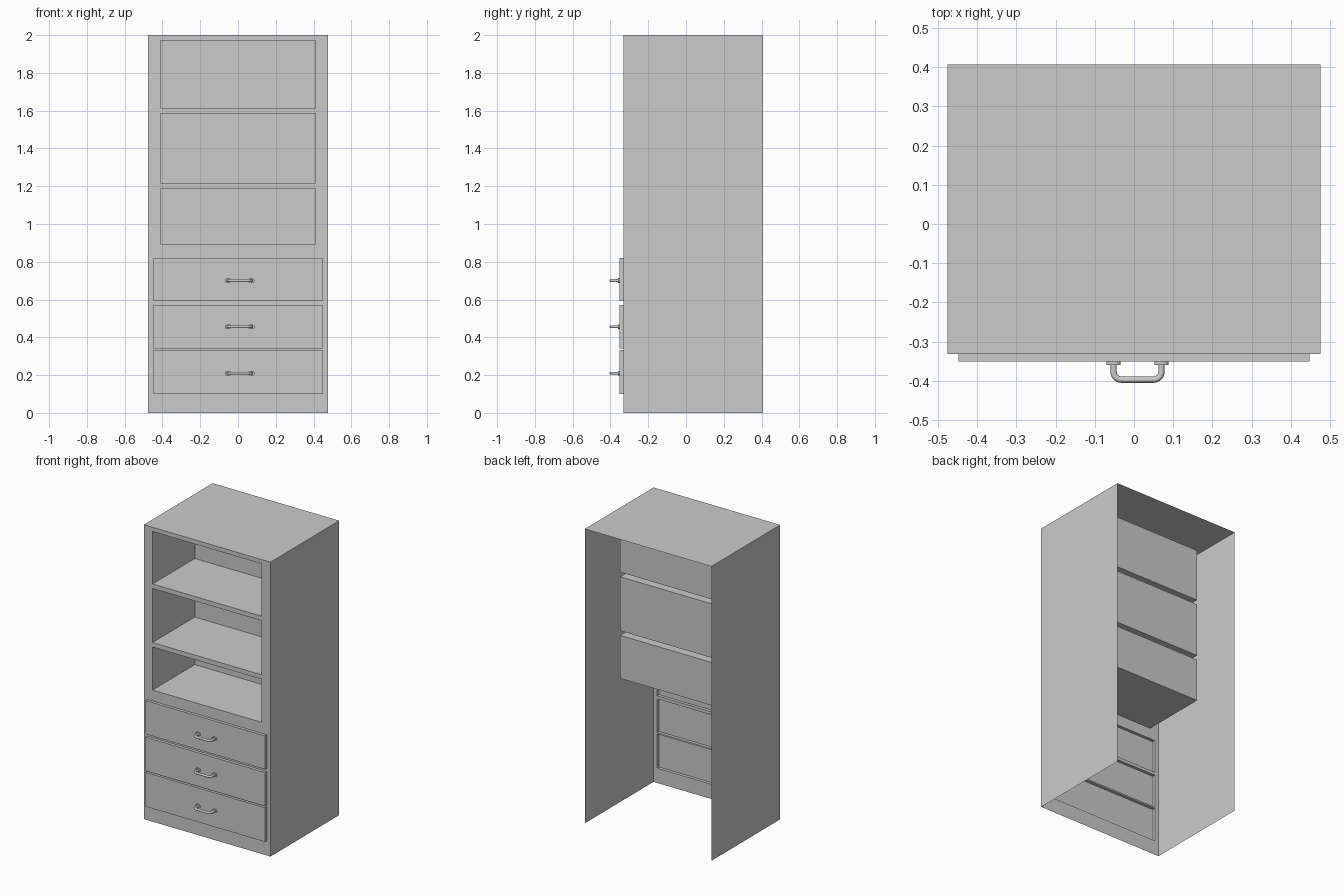
import bpy, bmesh, math

if "Cube" in bpy.data.objects:
    bpy.data.objects.remove(bpy.data.objects["Cube"])

W, FRONT, BACK, H = 0.476, -0.331, 0.407, 2.0
DRAWER_Y, CUBBY_Y = -0.351, 0.122
# openings: half width, bottom, top, depth position
DRAWERS = [(0.448, z0, z1, DRAWER_Y) for z0, z1 in ((0.10, 0.332), (0.342, 0.571), (0.592, 0.82))]
CUBBIES = [(0.41, z0, z1, CUBBY_Y) for z0, z1 in ((0.894, 1.186), (1.217, 1.584), (1.615, 1.971))]
OPENINGS = DRAWERS + CUBBIES
HANDLE_X, HANDLE_Z = 0.009, (0.21, 0.456, 0.70)


def finish(name, bm):
    bmesh.ops.remove_doubles(bm, verts=bm.verts, dist=1e-5)
    me = bpy.data.meshes.new(name)
    bm.to_mesh(me)
    bm.free()
    ob = bpy.data.objects.new(name, me)
    bpy.context.collection.objects.link(ob)
    return ob


def quad(bm, *pts):
    bm.faces.new([bm.verts.new(p) for p in pts])


def rect(x0, x1, z0, z1):
    return [(x0, z0), (x1, z0), (x1, z1), (x0, z1)]


# Cabinet shell: thin sheet, open at back and bottom
bm = bmesh.new()
for s in (1, -1):
    side = [(s * W, FRONT, 0), (s * W, BACK, 0), (s * W, BACK, H), (s * W, FRONT, H)]
    quad(bm, *side[::s])
quad(bm, (-W, FRONT, H), (W, FRONT, H), (W, BACK, H), (-W, BACK, H))

# Front frame: rails between openings, stiles beside them
zs = [0] + [z for o in OPENINGS for z in o[1:3]] + [H]
for i in range(0, len(zs), 2):
    quad(bm, *[(x, FRONT, z) for x, z in rect(-W, W, zs[i], zs[i + 1])])
for w, z0, z1, depth in OPENINGS:
    for x0, x1 in ((-W, -w), (w, W)):
        quad(bm, *[(x, FRONT, z) for x, z in rect(x0, x1, z0, z1)])
finish("cabinet_shell", bm)


# Drawer fronts push outward, cubbies push inward
def pocket(name, w, z0, z1, depth):
    bm = bmesh.new()
    loop = rect(-w, w, z0, z1)
    quad(bm, *[(x, depth, z) for x, z in loop])
    for a, b in zip(loop, loop[1:] + loop[:1]):
        quad(bm, (a[0], FRONT, a[1]), (b[0], FRONT, b[1]), (b[0], depth, b[1]), (a[0], depth, a[1]))
    finish(name, bm)


for i, o in enumerate(DRAWERS):
    pocket(f"drawer_front_{i + 1}", *o)
for i, o in enumerate(CUBBIES):
    pocket(f"open_cubby_{i + 1}", *o)


# Drawer handles: swept bar with rounded corners, on oval mounting plates
def handle(i, z):
    hw, y_out, r = 0.061, -0.397, 0.02
    pts = [(-hw, DRAWER_Y)]
    for cx, start in ((-hw + r, 180), (hw - r, 270)):
        for k in range(7):
            a = math.radians(start + 15 * k)
            pts.append((cx + r * math.cos(a), y_out + r + r * math.sin(a)))
    pts.append((hw, DRAWER_Y))
    cu = bpy.data.curves.new(f"handle_bar_{i}", 'CURVE')
    cu.dimensions = '3D'
    cu.bevel_depth = 0.008
    cu.bevel_resolution = 3
    sp = cu.splines.new('POLY')
    sp.points.add(len(pts) - 1)
    for p, (x, y) in zip(sp.points, pts):
        p.co = (HANDLE_X + x, y, z, 1)
    sp.use_smooth = True
    bar = bpy.data.objects.new(f"handle_bar_{i}", cu)
    bpy.context.collection.objects.link(bar)
    for s, side in ((-1, "left"), (1, "right")):
        bpy.ops.mesh.primitive_cylinder_add(
            vertices=24, radius=1, depth=1, rotation=(math.pi / 2, 0, 0),
            location=(HANDLE_X + s * hw, DRAWER_Y - 0.004, z))
        plate = bpy.context.object
        plate.name = f"handle_plate_{side}_{i}"
        plate.scale = (0.018, 0.013, 0.008)
        bpy.ops.object.shade_smooth_by_angle()


for i, z in enumerate(HANDLE_Z):
    handle(i + 1, z)
